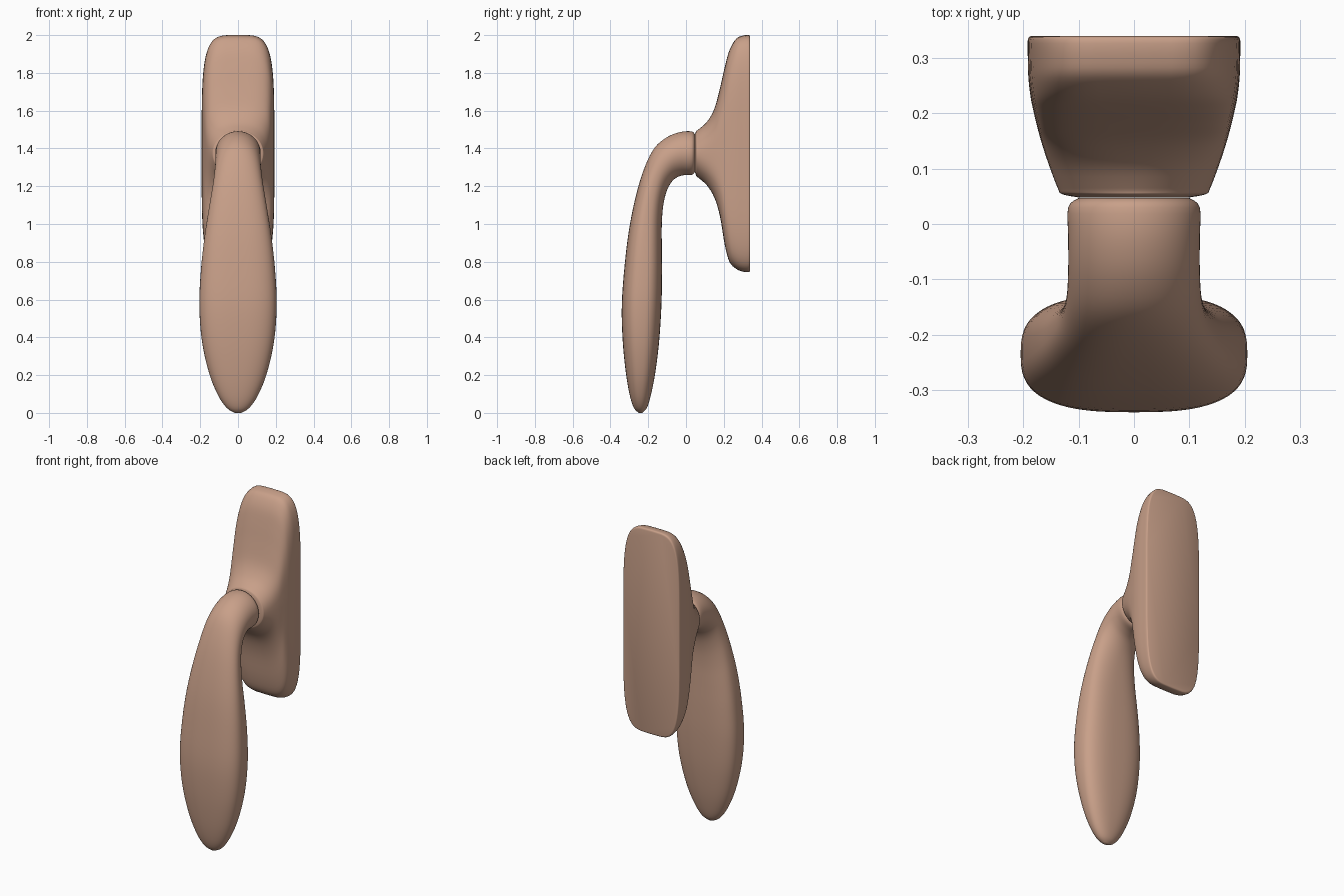
import bpy, bmesh, math
from mathutils import Vector

cube = bpy.data.objects.get("Cube")
if cube:
    bpy.data.objects.remove(cube, do_unlink=True)

bronze = bpy.data.materials.new("light bronze")
bronze.use_nodes = True
colour = (0.58, 0.35, 0.25, 1)
bronze.diffuse_color = colour
bronze.node_tree.nodes["Principled BSDF"].inputs["Base Color"].default_value = colour


def smooth_stations(stations, steps=4):
    """Catmull-Rom interpolation of every station value."""
    pts = [stations[0]] + stations + [stations[-1]]
    out = []
    for a, b, c, d in zip(pts, pts[1:], pts[2:], pts[3:]):
        for i in range(steps):
            t = i / steps
            out.append([0.5 * (2*q + (r-p)*t + (2*p - 5*q + 4*r - s)*t*t
                               + (3*q - p - 3*r + s)*t**3)
                        for p, q, r, s in zip(a, b, c, d)])
    out.append(list(stations[-1]))
    return out


def loft(name, stations, sides=64):
    """Superellipse rings: outer y, z, inner y, z, half width, exponent."""
    bm = bmesh.new()
    rings = []
    for oy, oz, iy, iz, width, power in stations:
        outer, inner = Vector((0, oy, oz)), Vector((0, iy, iz))
        centre, axis = (outer + inner) / 2, (outer - inner) / 2
        ring = []
        for i in range(sides):
            a = 2 * math.pi * i / sides
            c, s = math.cos(a), math.sin(a)
            u = math.copysign(abs(c) ** (2 / power), c)
            v = math.copysign(abs(s) ** (2 / power), s)
            ring.append(bm.verts.new(centre + axis * v + Vector((width * u, 0, 0))))
        rings.append(ring)
    for r, q in zip(rings, rings[1:]):
        for i in range(sides):
            j = (i + 1) % sides
            bm.faces.new((r[i], r[j], q[j], q[i]))
    bm.faces.new(rings[0])
    bm.faces.new(rings[-1])
    bmesh.ops.recalc_face_normals(bm, faces=bm.faces)
    mesh = bpy.data.meshes.new(name)
    bm.to_mesh(mesh)
    bm.free()
    mesh.materials.append(bronze)
    obj = bpy.data.objects.new(name, mesh)
    bpy.context.collection.objects.link(obj)
    bpy.ops.object.select_all(action='DESELECT')
    bpy.context.view_layer.objects.active = obj
    obj.select_set(True)
    bpy.ops.object.shade_smooth_by_angle(angle=math.radians(40))


# Lever: round neck bending down into a broad flattened grip
lever = [
    (0.047, 1.475, 0.047, 1.275, 0.10, 2),
    (0.03, 1.49, 0.03, 1.26, 0.119, 2),
    (-0.03, 1.487, -0.02, 1.257, 0.119, 2),
    (-0.10, 1.46, -0.065, 1.235, 0.119, 2),
    (-0.165, 1.405, -0.10, 1.18, 0.122, 2.1),
    (-0.215, 1.31, -0.12, 1.10, 0.132, 2.3),
    (-0.26, 1.17, -0.128, 1.00, 0.152, 2.5),
    (-0.30, 0.98, -0.128, 0.88, 0.177, 2.7),
    (-0.325, 0.78, -0.127, 0.74, 0.196, 2.8),
    (-0.34, 0.57, -0.13, 0.57, 0.205, 2.8),
    (-0.335, 0.38, -0.142, 0.38, 0.191, 2.7),
    (-0.318, 0.21, -0.163, 0.21, 0.153, 2.5),
    (-0.297, 0.09, -0.187, 0.09, 0.104, 2.3),
    (-0.275, 0.025, -0.208, 0.025, 0.058, 2.1),
    (-0.25, 0.0, -0.232, 0.0, 0.016, 2),
]
loft("lever_handle", smooth_stations(lever))

# Backplate: y, top z, bottom z, half width, exponent
plate = [
    (0.34, 1.99, 0.755, 0.186, 4.5),
    (0.333, 2.0, 0.745, 0.192, 4.5),
    (0.30, 1.997, 0.748, 0.192, 4.5),
    (0.265, 1.98, 0.763, 0.191, 4.4),
    (0.23, 1.92, 0.80, 0.187, 4.2),
    (0.205, 1.83, 0.89, 0.182, 3.9),
    (0.18, 1.72, 1.04, 0.176, 3.5),
    (0.15, 1.61, 1.14, 0.168, 3.0),
    (0.11, 1.54, 1.205, 0.155, 2.5),
    (0.065, 1.50, 1.245, 0.138, 2.1),
    (0.054, 1.493, 1.255, 0.13, 2),
    (0.048, 1.475, 1.275, 0.10, 2),
]
loft("backplate", smooth_stations([(y, t, y, b, w, n) for y, t, b, w, n in plate]))
